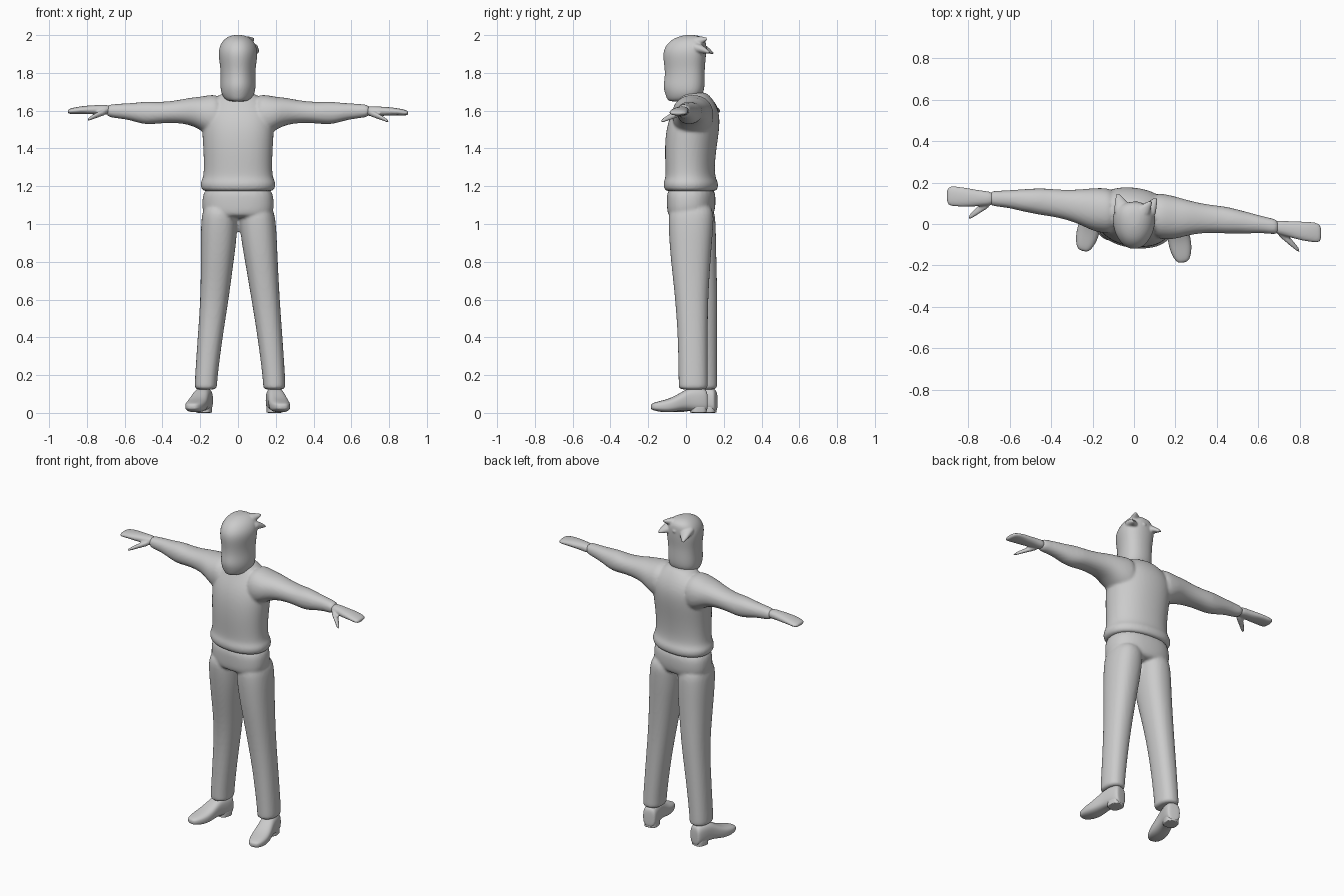
import bpy, bmesh, math
from mathutils import Matrix, Vector

grey = bpy.data.materials.new("plain_grey")
grey.diffuse_color = (0.6, 0.6, 0.6, 1)
TURN = 0.1  # body is turned slightly: y shifts with x


def sgnpow(v, e):
    return math.copysign(abs(v) ** e, v)


def loft(bm, axis, sections, p=2.2, taper=0.0, turn=TURN, xf=None, n=24):
    """Rings (position, centre a, centre b, radius a, radius b) along an axis."""
    rings = []
    for t, ca, cb, ra, rb in sections:
        ring = []
        for i in range(n):
            ang = 2 * math.pi * i / n
            c, s = sgnpow(math.cos(ang), 2 / p), sgnpow(math.sin(ang), 2 / p)
            a, b = ca + ra * c * (1 + taper * s), cb + rb * s
            v = Vector({'x': (t, a, b), 'y': (a, t, b), 'z': (a, b, t)}[axis])
            v.y -= turn * v.x
            ring.append(bm.verts.new(xf @ v if xf else v))
        rings.append(ring)
    for r0, r1 in zip(rings, rings[1:]):
        for i in range(n):
            j = (i + 1) % n
            bm.faces.new((r0[i], r0[j], r1[j], r1[i]))
    bm.faces.new(rings[0])
    bm.faces.new(rings[-1])


def finish(name, bm, voxel=0.0, smooth=3):
    bmesh.ops.recalc_face_normals(bm, faces=bm.faces)
    for f in bm.faces:
        f.smooth = True
    me = bpy.data.meshes.new(name)
    bm.to_mesh(me)
    bm.free()
    me.materials.append(grey)
    ob = bpy.data.objects.new(name, me)
    bpy.context.collection.objects.link(ob)
    sub = ob.modifiers.new("round", 'SUBSURF')
    sub.levels = sub.render_levels = 2
    if voxel:  # fuse overlapping volumes into one skin
        rm = ob.modifiers.new("fuse", 'REMESH')
        rm.mode, rm.voxel_size, rm.use_smooth_shade = 'VOXEL', voxel, True
        sm = ob.modifiers.new("soften", 'SMOOTH')
        sm.factor, sm.iterations = 0.5, smooth
    return ob


def span(t, ra, y0, y1):
    """Horizontal section centred on x = 0 with a y range."""
    return (t, 0, (y0 + y1) / 2, ra, (y1 - y0) / 2)


# Sweater: torso with rolled hem, plus both sleeves
bm = bmesh.new()
loft(bm, 'z', [span(*s) for s in (
    (1.17, .17, -.09, .145), (1.18, .197, -.116, .168), (1.22, .203, -.12, .172),
    (1.24, .186, -.107, .155), (1.30, .181, -.108, .15), (1.40, .185, -.112, .16),
    (1.50, .192, -.105, .176), (1.58, .19, -.08, .178), (1.64, .155, -.045, .155),
    (1.68, .105, -.03, .125), (1.70, .07, -.015, .1))])
for s in (1, -1):
    loft(bm, 'x', [(s * x, y, z, ry, rz) for x, y, z, ry, rz in (
        (.08, .05, 1.57, .11, .115), (.15, .05, 1.575, .11, .11),
        (.20, .05, 1.585, .103, .088), (.25, .055, 1.597, .088, .073),
        (.32, .06, 1.595, .072, .06), (.40, .063, 1.59, .066, .056),
        (.45, .063, 1.588, .065, .06), (.50, .062, 1.588, .058, .06),
        (.55, .06, 1.592, .052, .049), (.60, .06, 1.597, .043, .042),
        (.66, .056, 1.598, .038, .036), (.70, .054, 1.6, .036, .031))])
finish("sweater", bm, 0.009)

# Hands: flat palm and a splayed thumb
for s, side in ((1, "left"), (-1, "right")):
    bm = bmesh.new()
    dz = -.004 * s
    loft(bm, 'x', [(s * x, y, z + dz, ry, rz) for x, y, z, ry, rz in (
        (.67, .055, 1.6, .033, .028), (.73, .051, 1.602, .036, .025),
        (.78, .048, 1.6, .043, .024), (.83, .047, 1.6, .048, .02),
        (.88, .047, 1.594, .049, .016), (.897, .045, 1.592, .042, .012),
        (.902, .045, 1.592, .025, .006))])
    loft(bm, 'x', [(s * x, y, z + dz, ry, rz) for x, y, z, ry, rz in (
        (.69, .035, 1.595, .02, .018), (.73, .01, 1.58, .022, .016),
        (.77, -.025, 1.562, .018, .012), (.80, -.052, 1.545, .01, .007))])
    finish(side + "_hand", bm, 0.006, 2)

# Trousers: hips and two legs, with the legs slightly staggered
bm = bmesh.new()
loft(bm, 'z', [span(*s) for s in (
    (1.03, .16, -.085, .13), (1.06, .19, -.098, .15),
    (1.12, .192, -.1, .157), (1.22, .178, -.098, .15))], p=2.4)
for s in (1, -1):
    secs = []
    for z, cx, cy, rx, ry in (
            (1.12, .095, .03, .09, .12), (1.0, .105, .026, .097, .12),
            (.9, .113, .025, .094, .113), (.8, .124, .025, .087, .105),
            (.6, .146, .03, .075, .087), (.4, .17, .036, .066, .079),
            (.17, .192, .038, .059, .077), (.135, .192, .038, .06, .078),
            (.122, .192, .038, .052, .07)):
        k = min(1, (1.12 - z) / .5) if s < 0 else 0
        secs.append((z, s * (cx - .022 * k), cy + .05 * k, rx, ry))
    loft(bm, 'z', secs, p=2.3, turn=0)
finish("trousers", bm, 0.009)

# Shoes: low upper with pointed toe, over a heel block
for side, hx, hy, ang in (("left", .185, .112, 10), ("right", -.168, .162, -15)):
    xf = Matrix.Translation((hx, hy, 0)) @ Matrix.Rotation(math.radians(ang), 4, 'Z')
    bm = bmesh.new()
    loft(bm, 'y', [(-d, 0, (lo + hi) / 2, w, (hi - lo) / 2) for d, w, lo, hi in (
        (0, .03, .012, .1), (.008, .042, .006, .13), (.05, .047, .006, .135),
        (.1, .046, .014, .132), (.14, .05, .012, .108), (.19, .056, .003, .08),
        (.24, .053, .003, .066), (.285, .038, .012, .055),
        (.303, .02, .02, .045))], p=2.7, turn=0, xf=xf)
    loft(bm, 'z', [(z, 0, -.047, .041, .043) for z in (0, .003, .03, .04)],
         p=3, turn=0, xf=xf)
    finish(side + "_shoe", bm)

# Neck
bm = bmesh.new()
loft(bm, 'z', [span(z, .065, -.04, .085) for z in (1.62, 1.66, 1.7, 1.76)], turn=0)
finish("neck", bm)

# Head with swept-back hair, narrower toward the face
bm = bmesh.new()
loft(bm, 'z', [span(*s) for s in (
    (1.648, .04, -.085, .0), (1.658, .068, -.1, .06), (1.69, .088, -.112, .092),
    (1.73, .092, -.122, .1), (1.78, .09, -.112, .1), (1.83, .092, -.114, .1),
    (1.88, .1, -.122, .106), (1.92, .101, -.12, .108), (1.955, .09, -.1, .108),
    (1.98, .07, -.07, .1), (1.995, .045, -.03, .075), (2.001, .018, .0, .045))],
     taper=.2, turn=0)
# Hair tufts pointing back and sideways
for x0, z0, x1, y1, z1 in ((.03, 1.965, .085, .115, 1.982), (.06, 1.935, .108, .13, 1.905),
                           (-.05, 1.945, -.08, .15, 1.9), (.0, 1.96, .01, .115, 1.93)):
    loft(bm, 'y', [(.03 + (y1 - .03) * k, x0 + (x1 - x0) * k * k,
                    z0 + (z1 - z0) * k * k, .045 * r, .03 * r)
                   for k, r in ((0, 1), (.35, .95), (.7, .65), (1, .12))], turn=0, n=12)
finish("head_and_hair", bm, 0.006, 2)
